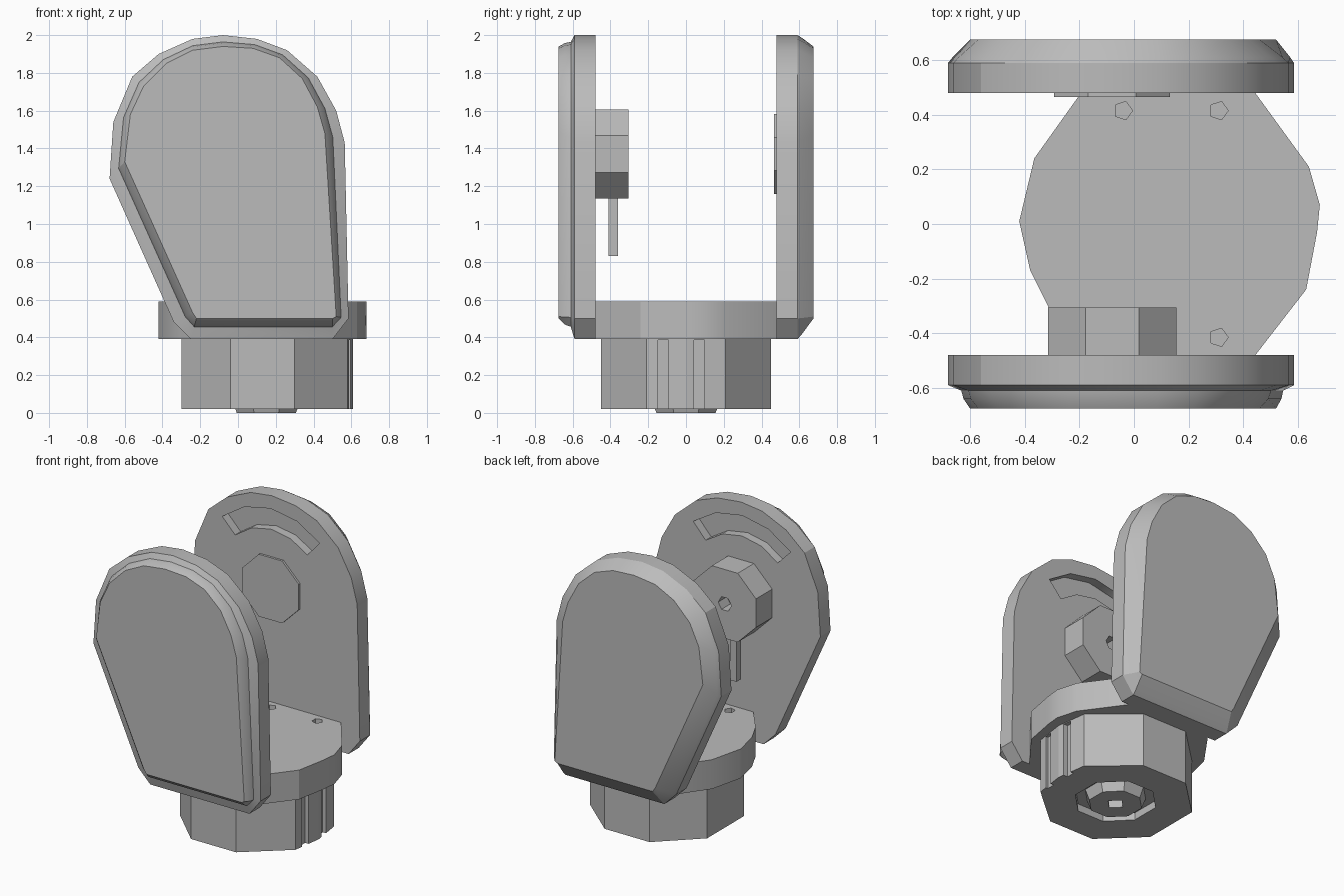
import bpy, bmesh
from math import sin, cos, pi, radians
from mathutils import Vector

cube = bpy.data.objects.get("Cube")
if cube:
    bpy.data.objects.remove(cube)

grey = bpy.data.materials.new("plain_grey")
grey.use_nodes = True
COLOUR = (0.5, 0.5, 0.5, 1)
grey.diffuse_color = COLOUR
grey.node_tree.nodes["Principled BSDF"].inputs["Base Color"].default_value = COLOUR


def loft(name, rings):
    """Join equal rings of points into a closed solid."""
    bm = bmesh.new()
    loops = [[bm.verts.new(p) for p in ring] for ring in rings]
    n = len(loops[0])
    for a, b in zip(loops, loops[1:]):
        for i in range(n):
            j = (i + 1) % n
            bm.faces.new((a[i], a[j], b[j], b[i]))
    bm.faces.new(loops[0])
    bm.faces.new(loops[-1])
    bmesh.ops.recalc_face_normals(bm, faces=bm.faces)
    mesh = bpy.data.meshes.new(name)
    bm.to_mesh(mesh)
    bm.free()
    mesh.materials.append(grey)
    ob = bpy.data.objects.new(name, mesh)
    bpy.context.collection.objects.link(ob)
    return ob


def along_z(outline, z):
    return [Vector((x, y, z)) for x, y in outline]


def along_y(outline, y):
    return [Vector((x, y, z)) for x, z in outline]


def polygon(cx, cy, r, n, turn=0.0):
    return [(cx + r * cos(2 * pi * i / n + turn), cy + r * sin(2 * pi * i / n + turn))
            for i in range(n)]


def blend(a, b, t):
    return [(p[0] + (q[0] - p[0]) * t, p[1] + (q[1] - p[1]) * t) for p, q in zip(a, b)]


def cut(ob, cutter):
    """Subtract the cutter and discard it."""
    mod = ob.modifiers.new("cut", "BOOLEAN")
    mod.object = cutter
    mod.operation = "DIFFERENCE"
    mod.solver = "EXACT"
    deps = bpy.context.evaluated_depsgraph_get()
    mesh = bpy.data.meshes.new_from_object(ob.evaluated_get(deps))
    ob.modifiers.clear()
    ob.data = mesh
    bpy.data.objects.remove(cutter)


def smooth(ob):
    bpy.ops.object.select_all(action="DESELECT")
    ob.select_set(True)
    bpy.context.view_layer.objects.active = ob
    bpy.ops.object.shade_smooth_by_angle(angle=radians(25))


# Side plate outlines: full edge and the smaller outer face
EDGE = [(-.68, 1.24), (-.66, 1.54), (-.56, 1.78), (-.42, 1.9), (-.24, 1.98), (-.08, 2),
        (.1, 1.98), (.26, 1.92), (.42, 1.78), (.52, 1.6), (.565, 1.43), (.585, .5),
        (.5, .39), (-.25, .39), (-.34, .48)]
FACE = [(-.6, 1.33), (-.57, 1.58), (-.5, 1.73), (-.38, 1.85), (-.24, 1.92), (-.08, 1.94),
        (.08, 1.93), (.22, 1.88), (.34, 1.77), (.42, 1.62), (.46, 1.48), (.52, .51),
        (.5, .5), (-.22, .5), (-.24, .53)]
PIVOT = (-.08, 1.37)


def arc_slot(y):
    """Cutter for the curved slot on a plate's inner face."""
    sweep = [radians(48 + 86 * i / 4) for i in range(5)]
    ring = [(PIVOT[0] + r * cos(a), PIVOT[1] + r * sin(a))
            for r, order in ((.54, sweep), (.4, sweep[::-1])) for a in order]
    return loft("slot_cutter", [along_y(ring, y - .06), along_y(ring, y + .06)])


# Front plate has a stepped rim, back plate a plain chamfer
profiles = {
    "front_plate": (-1, [(.48, 0), (.59, 0), (.61, .6), (.64, .7), (.675, 1)]),
    "back_plate": (1, [(.48, 0), (.59, 0), (.61, .2), (.675, 1)]),
}
for name, (side, steps) in profiles.items():
    plate = loft(name, [along_y(blend(EDGE, FACE, t), side * y) for y, t in steps])
    cut(plate, arc_slot(side * .48))
    smooth(plate)

# Low round pad on the back plate
pad = polygon(*PIVOT, .23, 8, pi / 8)
loft("back_pad", [along_y(pad, .465), along_y(pad, .49)])

# Hub on the front plate with a small socket, and its hanging pin
hub_ring = polygon(*PIVOT, .255, 8, pi / 8)
hub = loft("hub", [along_y(hub_ring, -.49), along_y(hub_ring, -.305)])
socket = polygon(*PIVOT, .05, 6)
cut(hub, loft("socket_cutter", [along_y(socket, -.4), along_y(socket, -.2)]))
pin = [(-.13, .83), (-.08, .83), (-.08, 1.2), (-.13, 1.2)]
loft("hub_pin", [along_y(pin, -.41), along_y(pin, -.36)])

# Round deck between the plates, with four screw holes
half = [(-.42, .01), (-.365, .24), (-.19, .485), (.44, .485), (.64, .21), (.68, .07)]
deck_ring = half + [(.67, -.03), (.63, -.24), (.44, -.485), (-.17, -.485),
                    (-.31, -.31), (-.38, -.17)]
deck = loft("deck", [along_z(deck_ring, .39), along_z(deck_ring, .59)])
for x in (-.04, .31):
    for y in (-.415, .415):
        hole = polygon(x, y, .035, 5)
        cut(deck, loft("hole_cutter", [along_z(hole, .48), along_z(hole, .7)]))
smooth(deck)

# Eight-sided foot with two upright grooves and a recess underneath
foot_ring = [(-.3, -.2), (-.04, -.45), (.3, -.45), (.58, -.21), (.61, 0), (.58, .21),
             (.3, .45), (-.04, .45), (-.3, .2)]
foot = loft("foot", [along_z(foot_ring, .02), along_z(foot_ring, .4)])
for y in (-.12, .07):
    groove = polygon(.6, y, .04, 4, pi / 4)
    cut(foot, loft("groove_cutter", [along_z(groove, -.1), along_z(groove, .385)]))
recess = polygon(.15, 0, .26, 8, pi / 8)
cut(foot, loft("recess_cutter", [along_z(recess, -.1), along_z(recess, .07)]))

# Raised centre boss under the foot, with a square socket
boss = loft("foot_boss", [along_z(polygon(.15, 0, .17, 8, pi / 8), 0),
                          along_z(polygon(.15, 0, .2, 8, pi / 8), .08)])
key = polygon(.15, 0, .06, 4)
cut(boss, loft("key_cutter", [along_z(key, -.1), along_z(key, .05)]))
